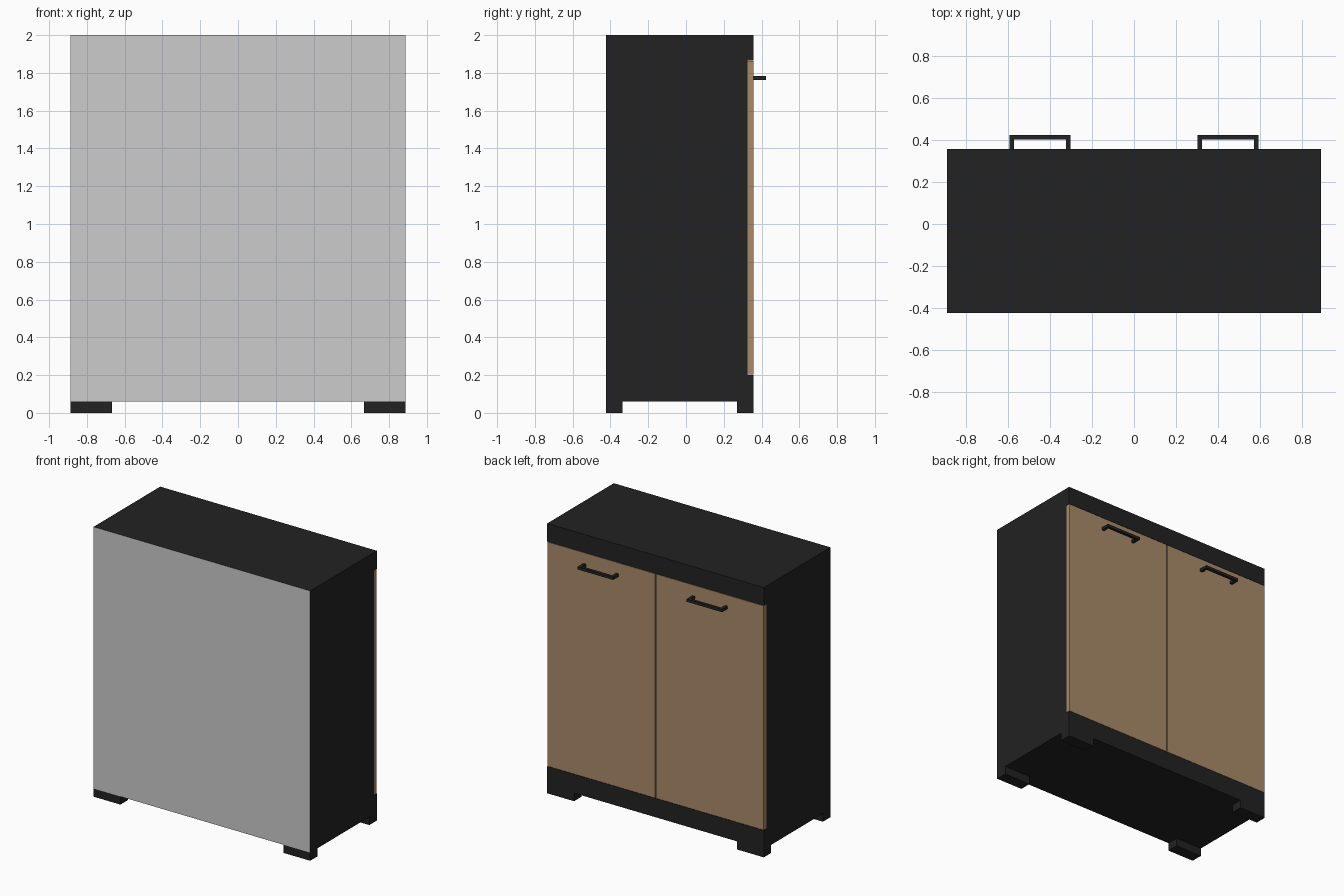
import bpy, bmesh
from mathutils import Vector

if "Cube" in bpy.data.objects:
    bpy.data.objects.remove(bpy.data.objects["Cube"])

def material(name, rgb):
    m = bpy.data.materials.new(name)
    m.diffuse_color = (*rgb, 1)
    m.use_nodes = True
    m.node_tree.nodes["Principled BSDF"].inputs["Base Color"].default_value = m.diffuse_color
    return m

BLACK = material("matte black", (0.016, 0.016, 0.016))
WOOD = material("tan wood", (0.40, 0.255, 0.144))
GREY = material("light grey", (0.604, 0.604, 0.604))

def prism(name, points, extrude, mat):
    """Extrude a closed 3D profile along a vector."""
    bm = bmesh.new()
    face = bm.faces.new([bm.verts.new(p) for p in points])
    ext = bmesh.ops.extrude_face_region(bm, geom=[face], use_keep_orig=True)
    verts = [g for g in ext["geom"] if isinstance(g, bmesh.types.BMVert)]
    bmesh.ops.translate(bm, verts=verts, vec=Vector(extrude))
    bmesh.ops.recalc_face_normals(bm, faces=bm.faces)
    me = bpy.data.meshes.new(name)
    bm.to_mesh(me)
    bm.free()
    me.materials.append(mat)
    ob = bpy.data.objects.new(name, me)
    bpy.context.collection.objects.link(ob)
    return ob

def box(name, lo, hi, mat):
    (x0, y0, z0), (x1, y1, z1) = lo, hi
    pts = [(x0, y0, z0), (x1, y0, z0), (x1, y1, z0), (x0, y1, z0)]
    return prism(name, pts, (0, 0, z1 - z0), mat)

W, YB, YD, YF = 0.888, -0.423, 0.326, 0.357   # half width, back, door back, door front
Z0, ZD0, ZD1 = 0.06, 0.20, 1.865              # underside, door bottom, door top

# Cabinet body: side profile with a notch for the doors
profile = [(YB, Z0), (YF, Z0), (YF, ZD0), (YD, ZD0), (YD, ZD1), (YF, ZD1), (YF, 2), (YB, 2)]
body = prism("cabinet_body", [(-W, y, z) for y, z in profile], (2 * W, 0, 0), BLACK)

# Grey panel on the -y face
body.data.materials.append(GREY)
for p in body.data.polygons:
    if p.normal.y < -0.9:
        p.material_index = 1

for s, side in ((-1, "left"), (1, "right")):
    # Doors with a narrow gap between them
    x0, x1 = sorted((s * 0.005, s * (W - 0.001)))
    box(f"door_{side}", (x0, YD, ZD0 + 0.002), (x1, YF, ZD1 - 0.002), WOOD)

    # U-shaped bar handles
    c, h, t = s * 0.447, 0.145, 0.021
    u = [(c - h, YF), (c - h, 0.423), (c + h, 0.423), (c + h, YF),
         (c + h - t, YF), (c + h - t, 0.423 - t), (c - h + t, 0.423 - t), (c - h + t, YF)]
    prism(f"handle_{side}", [(x, y, 1.763) for x, y in u], (0, 0, t), BLACK)

    # Corner feet
    x0, x1 = sorted((s * 0.668, s * W))
    for end, y0, y1 in (("front", YB, -0.335), ("back", 0.27, YF)):
        box(f"foot_{end}_{side}", (x0, y0, 0), (x1, y1, Z0), BLACK)
